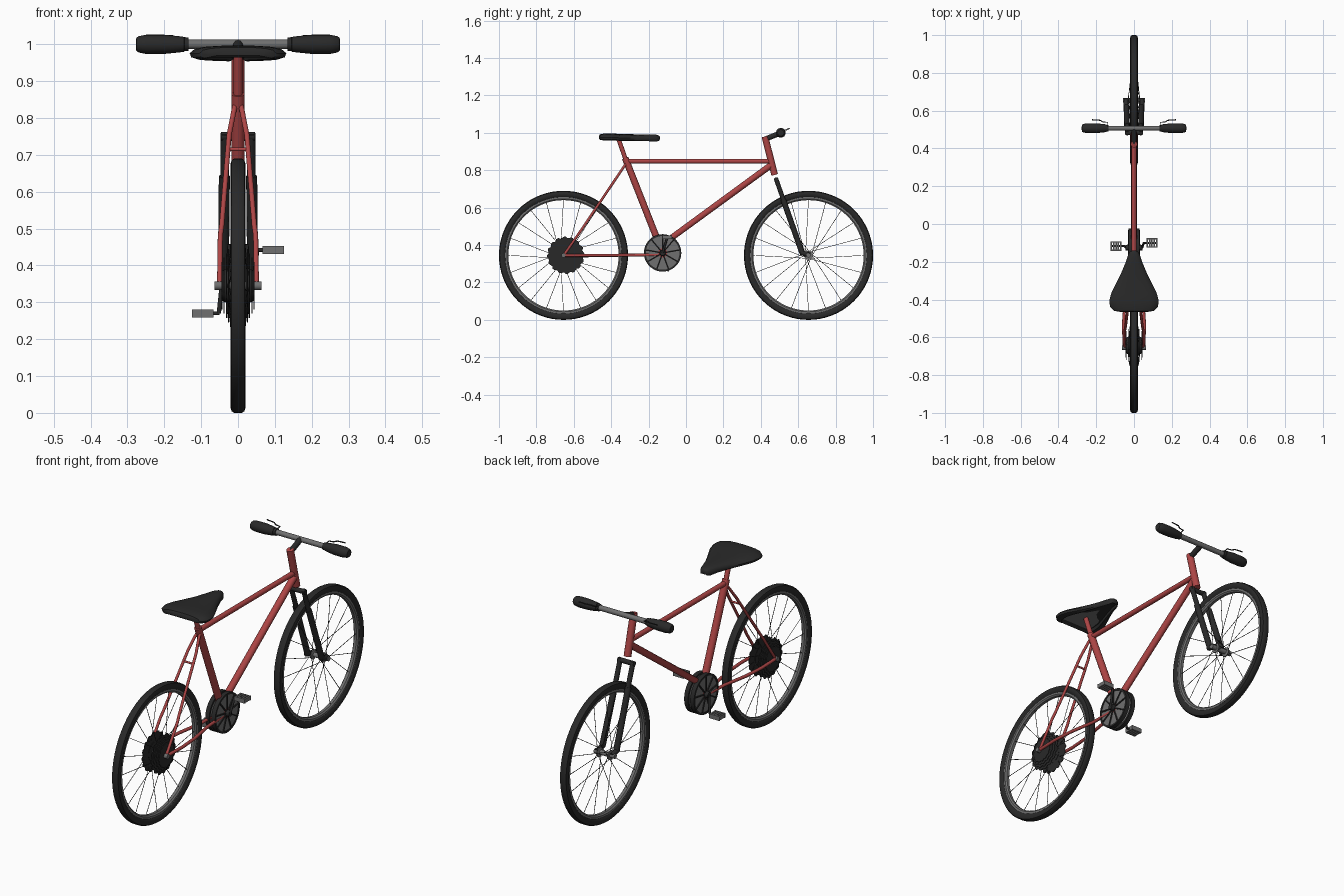
import bpy, bmesh
from math import sin, cos, pi
from mathutils import Vector

if "Cube" in bpy.data.objects:
    bpy.data.objects.remove(bpy.data.objects["Cube"])


def material(name, col):
    m = bpy.data.materials.new(name)
    m.diffuse_color = (*col, 1)
    m.use_nodes = True
    m.node_tree.nodes["Principled BSDF"].inputs["Base Color"].default_value = m.diffuse_color
    return m


RED = material("frame_red", (0.42, 0.06, 0.06))
BLACK = material("black", (0.022, 0.022, 0.022))
STEEL = material("steel", (0.16, 0.16, 0.16))
WHEEL_Y, R = 0.655, 0.345
CRANK = Vector((0, -0.125, 0.358))


def finish(ob, mat, angle=40):
    ob.data.materials.append(mat)
    bpy.ops.object.select_all(action='DESELECT')
    bpy.context.view_layer.objects.active = ob
    ob.select_set(True)
    if ob.type == 'CURVE':
        bpy.ops.object.convert(target='MESH')
        ob = bpy.context.view_layer.objects.active
    bpy.ops.object.shade_smooth_by_angle(angle=angle * pi / 180)
    return ob


def from_bmesh(name, bm, mat):
    bmesh.ops.recalc_face_normals(bm, faces=bm.faces)
    me = bpy.data.meshes.new(name)
    bm.to_mesh(me)
    bm.free()
    ob = bpy.data.objects.new(name, me)
    bpy.context.collection.objects.link(ob)
    return finish(ob, mat)


def tubes(name, paths, r, mat, res=4):
    """Round tubes along point paths."""
    cu = bpy.data.curves.new(name, 'CURVE')
    cu.dimensions = '3D'
    cu.bevel_depth, cu.bevel_resolution, cu.use_fill_caps = r, res, True
    for path in paths:
        s = cu.splines.new('POLY')
        s.points.add(len(path) - 1)
        for p, c in zip(s.points, path):
            p.co = (*c, 1)
    ob = bpy.data.objects.new(name, cu)
    bpy.context.collection.objects.link(ob)
    return finish(ob, mat)


def both(path):
    return [path, [(-p[0], *p[1:]) for p in path]]


def lathe(name, profile, centre, mat, n=32, closed=False, tooth=None):
    """Turn (x, radius) points about the x axis; tooth(i) scales radius."""
    bm = bmesh.new()
    cx, cy, cz = centre
    rings = []
    for x, r in profile:
        ring = []
        for i in range(n):
            a, q = 2 * pi * i / n, r * (tooth(i) if tooth else 1)
            ring.append(bm.verts.new((cx + x, cy + q * cos(a), cz + q * sin(a))))
        rings.append(ring)
    pairs = list(zip(rings, rings[1:])) + ([(rings[-1], rings[0])] if closed else [])
    for a, b in pairs:
        for i in range(n):
            j = (i + 1) % n
            bm.faces.new((a[i], a[j], b[j], b[i]))
    if not closed:
        bm.faces.new(rings[0])
        bm.faces.new(rings[-1])
    return from_bmesh(name, bm, mat)


def boxes(name, items, mat):
    bm = bmesh.new()
    for c, size in items:
        vs = bmesh.ops.create_cube(bm, size=1)['verts']
        for v in vs:
            v.co = Vector(c) + Vector([v.co[k] * size[k] for k in range(3)])
    return from_bmesh(name, bm, mat)


# wheels: tyre, rim, spokes and hub
half = [(0.010, R), (0.017, R - 0.004), (0.020, R - 0.013), (0.019, R - 0.025), (0.013, R - 0.033)]
tyre = half + [(-x, r) for x, r in reversed(half)]
rim = [(0.013, R - 0.031), (0.013, R - 0.043), (0.007, R - 0.050),
       (-0.007, R - 0.050), (-0.013, R - 0.043), (-0.013, R - 0.031)]
for label, y in (("front", WHEEL_Y), ("rear", -WHEEL_Y)):
    c = (0, y, R)
    lathe(label + "_tyre", tyre, c, BLACK, 72, True)
    lathe(label + "_rim", rim, c, STEEL, 72, True)
    spokes = []
    for i in range(20):
        a = 2 * pi * i / 20 + pi / 2
        b = a + (0.9 if i % 4 < 2 else -0.9)
        sx = 0.03 if i % 2 else -0.03
        spokes.append([(sx, y + 0.02 * cos(b), R + 0.02 * sin(b)),
                       (0, y + 0.3 * cos(a), R + 0.3 * sin(a))])
    tubes(label + "_spokes", spokes, 0.0014, BLACK, 1)
    hub = [(-0.05, 0.009), (-0.033, 0.012), (-0.033, 0.024), (-0.028, 0.024), (-0.025, 0.012)]
    lathe(label + "_hub", hub + [(-x, r) for x, r in reversed(hub)], c, STEEL, 20)

# frame tubes
tubes("head_tube", [[(0, 0.422, 0.98), (0, 0.474, 0.775)]], 0.018, RED)
tubes("top_tube", [[(0, -0.315, 0.848), (0, 0.455, 0.848)]], 0.013, RED)
tubes("down_tube", [[(0, 0.458, 0.83), (0, -0.11, 0.415), CRANK]], 0.017, RED)
tubes("seat_tube", [[(0, -0.325, 0.865), CRANK]], 0.018, RED)
tubes("seat_post", [[(0, -0.362, 0.97), (0, -0.32, 0.85)]], 0.012, RED)
tubes("bottom_bracket", [[CRANK - Vector((0.025, 0, 0)), CRANK + Vector((0.025, 0, 0))]], 0.025, RED)
tubes("seat_stays", both([(0.008, -0.32, 0.835), (0.012, -0.335, 0.815), (0.024, -0.375, 0.755),
                          (0.044, -0.54, 0.51), (0.048, -0.56, 0.48), (0.05, -0.65, 0.35)]), 0.007, RED)
tubes("stay_bridge", [[(-0.029, -0.402, 0.715), (0.029, -0.402, 0.715)]], 0.005, RED)
tubes("chain_stays", both([(0.018, -0.15, 0.348), (0.024, -0.28, 0.346), (0.048, -0.42, 0.345),
                           (0.056, -0.53, 0.345), (0.052, -0.655, 0.345)]), 0.008, RED)
tubes("rear_axle_nuts", both([(0.045, -WHEEL_Y, R), (0.064, -WHEEL_Y, R)]), 0.012, STEEL)

# suspension fork
tubes("fork_crown", [[(-0.046, 0.482, 0.75), (0.046, 0.482, 0.75)]], 0.012, BLACK)
tubes("fork_upper_legs", both([(0.036, 0.480, 0.758), (0.036, 0.525, 0.63)]), 0.012, BLACK)
tubes("fork_lower_legs", both([(0.037, 0.520, 0.642), (0.04, 0.62, 0.36)]), 0.015, BLACK)
tubes("fork_dropouts", both([(0.041, 0.612, 0.36), (0.043, 0.662, 0.347)]), 0.013, BLACK)
tubes("front_axle", [[(-0.058, WHEEL_Y, R), (0.058, WHEEL_Y, R)]], 0.012, STEEL)

# stem, handlebar, grips and brake levers
tubes("stem", [[(0, 0.428, 0.968), (0, 0.507, 1.0)]], 0.014, BLACK)
tubes("handlebar", [[(-0.15, 0.507, 1.0), (0.15, 0.507, 1.0)]], 0.013, STEEL)
grip = [(0.145, 0.014), (0.146, 0.020), (0.16, 0.022), (0.20, 0.026), (0.25, 0.026),
        (0.27, 0.022), (0.276, 0.017), (0.277, 0.006)]
for s, side in ((1, "right"), (-1, "left")):
    lathe(side + "_grip", [(s * x, r) for x, r in grip], (0, 0.507, 1.0), BLACK, 24)
tubes("lever_clamps", both([(0.134, 0.507, 1.0), (0.145, 0.507, 1.0)]), 0.018, BLACK)
tubes("brake_levers", both([(0.139, 0.51, 1.01), (0.139, 0.538, 1.016), (0.165, 0.540, 1.018),
                            (0.178, 0.549, 1.022), (0.222, 0.552, 1.024)]), 0.003, BLACK, 2)

# seat: lofted sections (y, half width, top z) with a hollow underside
sections = [(-0.465, 0.075, 0.985), (-0.46, 0.105, 0.992), (-0.44, 0.126, 0.996), (-0.41, 0.131, 0.997),
            (-0.37, 0.122, 0.995), (-0.32, 0.098, 0.993), (-0.26, 0.068, 0.992), (-0.20, 0.043, 0.992),
            (-0.16, 0.030, 0.990), (-0.145, 0.020, 0.986), (-0.14, 0.008, 0.979)]
shape = [(0, 0), (0.4, -0.001), (0.7, -0.004), (0.9, -0.010), (1, -0.021), (0.97, -0.032),
         (0.85, -0.037), (0.72, -0.034), (0.68, -0.020), (0, -0.018)]
bm = bmesh.new()
loops = []
for k, (y, w, top) in enumerate(sections):
    f = (0.45, 0.8)[k] if k < 2 else (0.8, 0.4)[k - 9] if k > 8 else 1
    pts = []
    for u, v in shape:
        if k in (0, 1, 9, 10) and 0.7 > u and v < -0.012:
            v = -0.034          # close the hollow at both ends
        pts.append((u, v * f))
    pts += [(-u, v) for u, v in reversed(pts[1:-1])]
    loops.append([bm.verts.new((u * w, y, top + v)) for u, v in pts])
for a, b in zip(loops, loops[1:]):
    for i in range(len(a)):
        j = (i + 1) % len(a)
        bm.faces.new((a[i], a[j], b[j], b[i]))
bm.faces.new(loops[0])
bm.faces.new(loops[-1])
from_bmesh("seat", bm, BLACK)

# grey panel set into the seat hollow
bm = bmesh.new()
outline = [(0.62 * w, y) for y, w, _ in sections[2:9]]
outline += [(-x, y) for x, y in reversed(outline)]
face = bm.faces.new([bm.verts.new((x, y, 0.974)) for x, y in outline])
bmesh.ops.solidify(bm, geom=[face], thickness=0.003)
from_bmesh("seat_base_panel", bm, STEEL)

# rear sprockets: stepped toothed discs on both sides
rear = (0, -WHEEL_Y + 0.012, R)
for s, side in ((1, "right"), (-1, "left")):
    for k in range(4):
        x, r = s * (0.024 + 0.006 * k), 0.1 - 0.012 * k
        lathe(f"{side}_sprocket_{k + 1}", [(x, r), (x + s * 0.003, r)], rear, BLACK, 64,
              tooth=lambda i: (1, 1, 0.95, 0.92)[i % 4])
    lathe(side + "_sprocket_core", [(s * 0.022, 0.05), (s * 0.045, 0.04)], rear, BLACK)

    # chainwheels with dark rim and radial arms over a steel disc
    lathe(side + "_chainring", [(s * 0.006, 0.1), (s * 0.028, 0.1), (s * 0.028, 0.09), (s * 0.006, 0.09)],
          CRANK, BLACK, 48, True)
    lathe(side + "_chainring_disc", [(s * 0.016, 0.092), (s * 0.025, 0.092)], CRANK, STEEL, 48)
    arms = []
    for i in range(9):
        a = 2 * pi * i / 9 + pi / 2
        arms.append([(s * 0.026, CRANK.y + q * cos(a), CRANK.z + q * sin(a)) for q in (0.012, 0.094)])
    tubes(side + "_chainring_arms", arms, 0.0045, BLACK, 1)
    lathe(side + "_crank_boss", [(s * 0.02, 0.018), (s * 0.045, 0.014)], CRANK, BLACK, 20)

    # crank arm and slatted pedal
    py, pz = (-0.1, 0.442) if s > 0 else (-0.117, 0.27)
    tubes(side + "_crank", [[(s * 0.043, CRANK.y, CRANK.z), (s * 0.052, py, pz)]], 0.006, BLACK)
    tubes(side + "_pedal_axle", [[(s * 0.05, py, pz), (s * 0.12, py, pz)]], 0.005, BLACK)
    slats = [((s * (0.07 + 0.0125 * i), py, pz), (0.008, 0.05, 0.02)) for i in range(5)]
    slats += [((s * 0.096, py + d, pz), (0.058, 0.006, 0.022)) for d in (-0.022, 0.022)]
    boxes(side + "_pedal", slats, STEEL)
